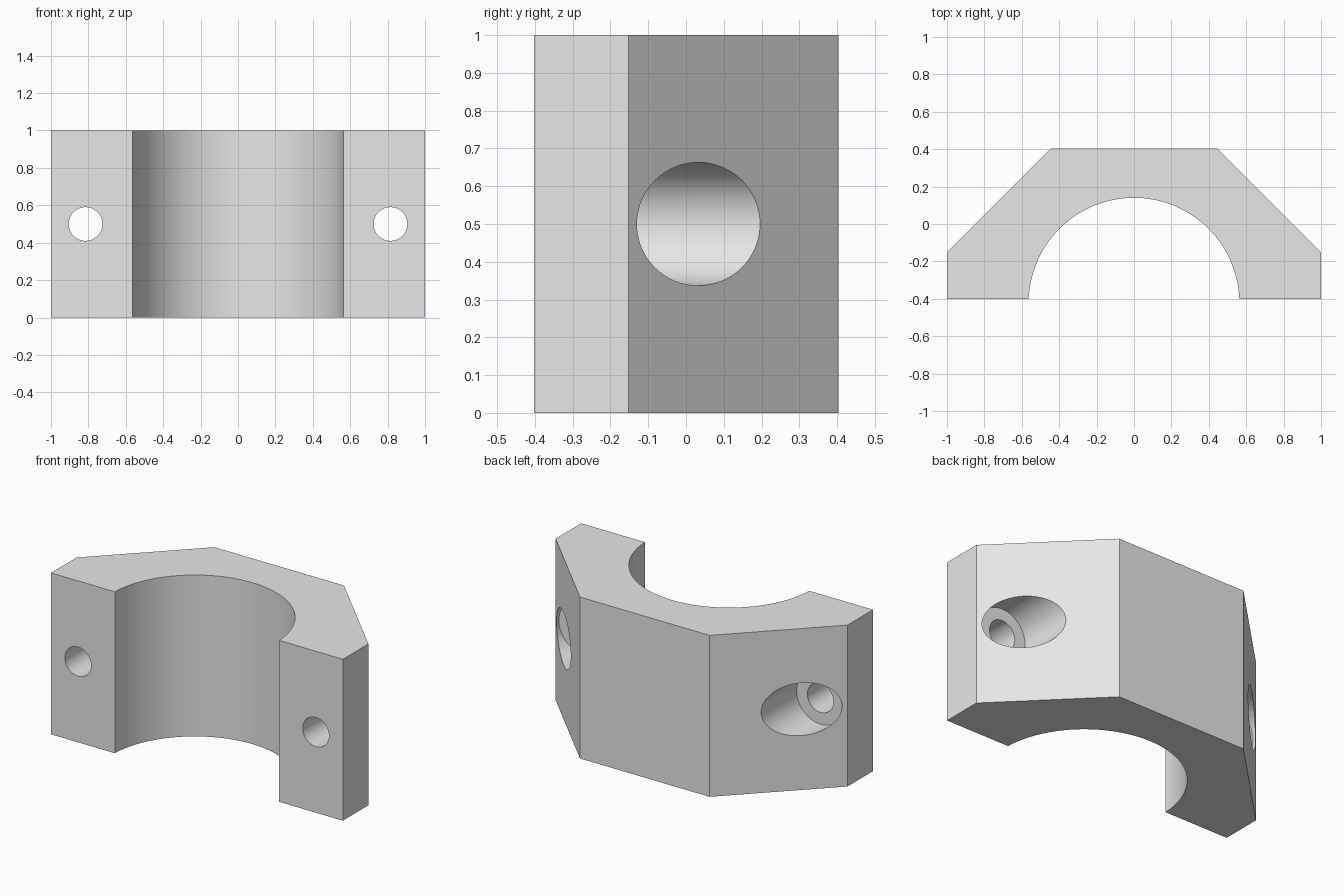
import bpy
import bmesh
import math

cube = bpy.data.objects.get("Cube")
if cube:
    bpy.data.objects.remove(cube, do_unlink=True)

FRONT, SHOULDER, BACK = -0.402, -0.152, 0.404
BOLT_X, MID_Z = 0.815, 0.5

grey = bpy.data.materials.new("plain_grey")
grey.use_nodes = True
grey.diffuse_color = (0.8, 0.8, 0.8, 1)
grey.node_tree.nodes["Principled BSDF"].inputs["Base Color"].default_value = (0.8, 0.8, 0.8, 1)

# Clamp body: chamfered block outline raised to full height
half = [(1, FRONT), (1, SHOULDER), (0.444, BACK)]
outline = half + [(-x, y) for x, y in reversed(half)]
bm = bmesh.new()
base = bm.faces.new([bm.verts.new((x, y, 0)) for x, y in outline])
raised = bmesh.ops.extrude_face_region(bm, geom=[base])["geom"]
bmesh.ops.translate(bm, vec=(0, 0, 1),
                    verts=[v for v in raised if isinstance(v, bmesh.types.BMVert)])
bmesh.ops.recalc_face_normals(bm, faces=bm.faces[:])
mesh = bpy.data.meshes.new("clamp_half")
bm.to_mesh(mesh)
bm.free()
body = bpy.data.objects.new("clamp_half", mesh)
body.data.materials.append(grey)
bpy.context.collection.objects.link(body)


def cut_cylinder(name, radius, depth, location, tilt, sides):
    """Subtract a cylinder from the body and discard the cutter."""
    bpy.ops.mesh.primitive_cylinder_add(vertices=sides, radius=radius, depth=depth,
                                        location=location, rotation=(tilt, 0, 0))
    cutter = bpy.context.object
    cutter.name = name
    cutter.hide_render = True
    cutter.data.materials.append(grey)
    mod = body.modifiers.new(name, "BOOLEAN")
    mod.operation = "DIFFERENCE"
    mod.solver = "EXACT"
    mod.object = cutter
    bpy.ops.object.select_all(action="DESELECT")
    body.select_set(True)
    bpy.context.view_layer.objects.active = body
    bpy.ops.object.modifier_apply(modifier=name)
    bpy.data.objects.remove(cutter, do_unlink=True)


# Central half-round bore
cut_cylinder("bore_cutter", 0.5635, 2, (0, -0.4235, MID_Z), 0, 128)

# Bolt holes with counterbores entering from the sloped back faces
for side in (-1, 1):
    x = side * BOLT_X
    cut_cylinder("bolt_cutter", 0.09, 2, (x, 0, MID_Z), math.pi / 2, 64)
    cut_cylinder("counterbore_cutter", 0.163, 1, (x, SHOULDER + 0.5, MID_Z), math.pi / 2, 64)

bpy.ops.object.shade_smooth_by_angle(angle=math.radians(30))
